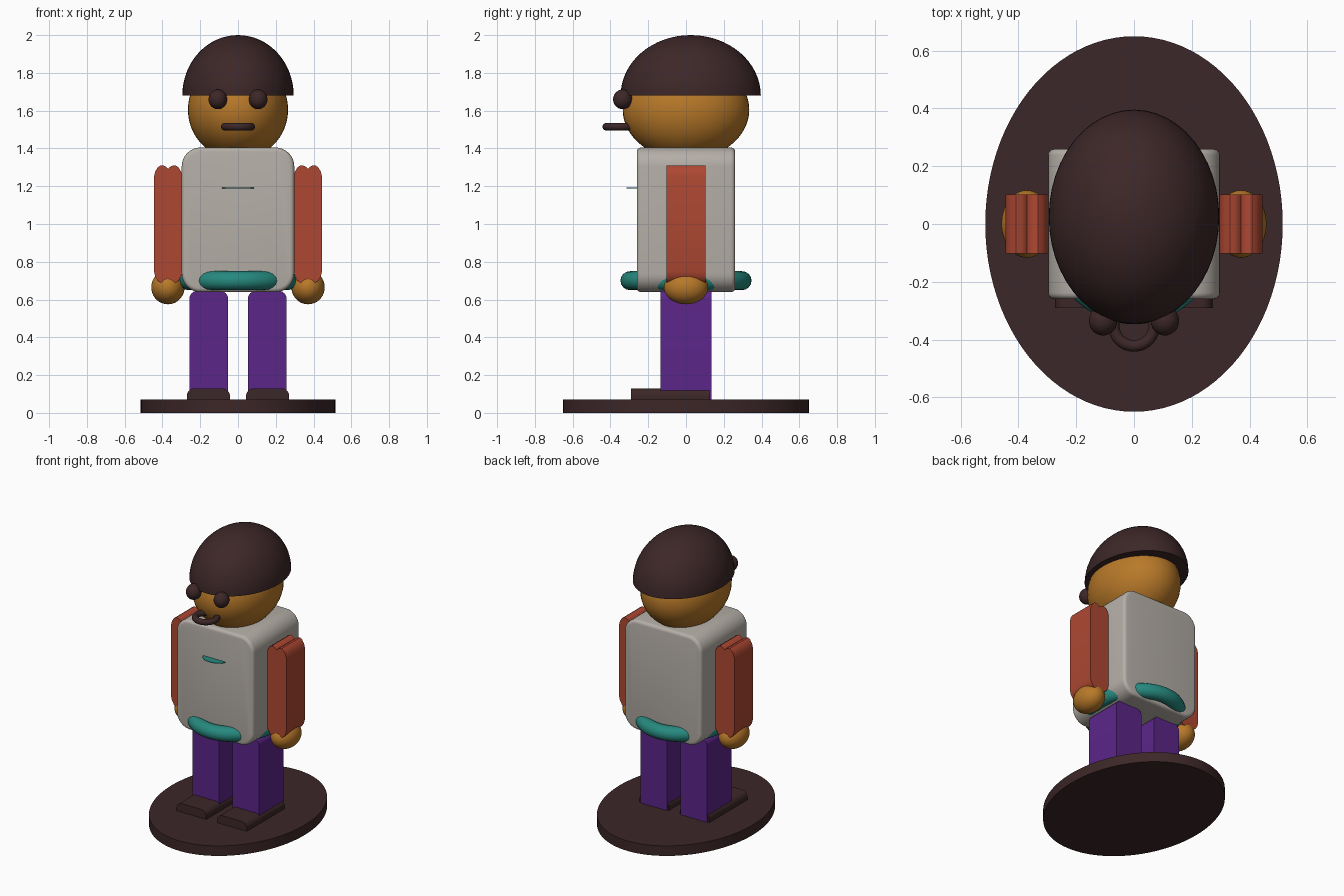
import bpy, bmesh, math
from mathutils import Matrix

cube = bpy.data.objects.get("Cube")
if cube:
    bpy.data.objects.remove(cube, do_unlink=True)


def material(name, rgb):
    m = bpy.data.materials.new(name)
    m.use_nodes = True
    m.diffuse_color = (*rgb, 1)
    m.node_tree.nodes["Principled BSDF"].inputs["Base Color"].default_value = (*rgb, 1)
    return m


BROWN = material("dark brown", (0.046, 0.020, 0.021))
ORANGE = material("amber skin", (0.48, 0.19, 0.022))
GREY = material("warm grey", (0.46, 0.425, 0.385))
RED = material("brick red", (0.42, 0.064, 0.032))
PURPLE = material("purple", (0.105, 0.019, 0.25))
TEAL = material("teal", (0.019, 0.25, 0.21))


def finish(bm, name, mat, angle=35):
    bmesh.ops.recalc_face_normals(bm, faces=bm.faces)
    mesh = bpy.data.meshes.new(name)
    bm.to_mesh(mesh)
    bm.free()
    mesh.materials.append(mat)
    ob = bpy.data.objects.new(name, mesh)
    bpy.context.collection.objects.link(ob)
    bpy.ops.object.select_all(action='DESELECT')
    ob.select_set(True)
    bpy.context.view_layer.objects.active = ob
    bpy.ops.object.shade_smooth_by_angle(angle=math.radians(angle))
    return ob


def ellipsoid(name, mat, centre, radii, half=False):
    bm = bmesh.new()
    bmesh.ops.create_uvsphere(bm, u_segments=48, v_segments=32, radius=1)
    if half:
        # keep the upper dome and close its rim
        bmesh.ops.bisect_plane(bm, geom=bm.verts[:] + bm.edges[:] + bm.faces[:],
                               plane_co=(0, 0, 0), plane_no=(0, 0, 1),
                               clear_inner=True, dist=1e-4)
        bmesh.ops.holes_fill(bm, edges=[e for e in bm.edges if e.is_boundary], sides=0)
    bmesh.ops.transform(bm, verts=bm.verts,
                        matrix=Matrix.Translation(centre) @ Matrix.Diagonal((*radii, 1)))
    return finish(bm, name, mat)


def disc(name, mat, centre, rx, ry, height):
    bm = bmesh.new()
    bmesh.ops.create_cone(bm, cap_ends=True, segments=96, radius1=1, radius2=1, depth=1)
    bmesh.ops.transform(bm, verts=bm.verts,
                        matrix=Matrix.Translation(centre) @ Matrix.Diagonal((rx, ry, height, 1)))
    return finish(bm, name, mat)


def ring(name, mat, centre, rx, ry, tube):
    bm = bmesh.new()
    n, k = 64, 16
    rows = []
    for i in range(n):
        a = math.tau * i / n
        row = []
        for j in range(k):
            b = math.tau * j / k
            r = tube * math.cos(b)
            row.append(bm.verts.new((centre[0] + (rx + r) * math.cos(a),
                                     centre[1] + (ry + r) * math.sin(a),
                                     centre[2] + tube * math.sin(b))))
        rows.append(row)
    for i in range(n):
        p, q = rows[i], rows[(i + 1) % n]
        for j in range(k):
            bm.faces.new((p[j], q[j], q[(j + 1) % k], p[(j + 1) % k]))
    return finish(bm, name, mat, 60)


def rounded(cx, cz, hx, hz, r_top, r_bottom):
    """Outline of a rounded rectangle in the x-z plane."""
    pts = []
    for sx, sz, start in ((1, 1, 0), (-1, 1, 1), (-1, -1, 2), (1, -1, 3)):
        r = r_top if sz > 0 else r_bottom
        steps = 8 if r else 0
        for i in range(steps + 1):
            a = math.pi / 2 * (start + i / max(steps, 1))
            pts.append((cx + sx * (hx - r) + r * math.cos(a),
                        cz + sz * (hz - r) + r * math.sin(a)))
    return pts


def extrude(name, mat, outline, y0, y1, bevel=0):
    bm = bmesh.new()
    front = bm.faces.new([bm.verts.new((x, y0, z)) for x, z in outline])
    rim = bmesh.ops.extrude_face_region(bm, geom=[front], use_keep_orig=True)
    new = [v for v in rim["geom"] if isinstance(v, bmesh.types.BMVert)]
    bmesh.ops.translate(bm, verts=new, vec=(0, y1 - y0, 0))
    bmesh.ops.recalc_face_normals(bm, faces=bm.faces)
    if bevel:
        caps = [e for e in bm.edges if abs(e.verts[0].co.y - e.verts[1].co.y) < 1e-5]
        bmesh.ops.bevel(bm, geom=caps, offset=bevel, segments=4, profile=0.5, affect='EDGES')
    return finish(bm, name, mat)


# Stand
disc("stand", BROWN, (0, 0, 0.035), 0.515, 0.65, 0.07)

# Torso, belt and chest tab
extrude("torso", GREY, rounded(0, 1.022, 0.298, 0.383, 0.1, 0.1), -0.26, 0.26, 0.022)
ring("belt", TEAL, (0, 0, 0.70), 0.262, 0.297, 0.05)
disc("chest_tab", TEAL, (0, -0.255, 1.19), 0.085, 0.06, 0.004)

# Limbs on both sides
for side, s in (("left", 1), ("right", -1)):
    extrude(side + "_leg", PURPLE, rounded(s * 0.155, 0.357, 0.103, 0.29, 0.045, 0.0),
            -0.135, 0.135)
    extrude(side + "_shoe", BROWN, rounded(s * 0.157, 0.095, 0.114, 0.035, 0.04, 0.0),
            -0.29, 0.127)
    # sleeve outline: two shallow lobes at each end
    half = [(0.075, 0.25), (0.068, 0.278), (0.055, 0.3), (0.038, 0.311),
            (0.02, 0.308), (0.007, 0.3)]
    top = half + [(0, 0.291)] + [(-x, z) for x, z in reversed(half)]
    outline = top + [(-x, -z) for x, z in top]
    extrude(side + "_sleeve", RED, [(s * 0.37 + x, 1.0 + z) for x, z in outline], -0.102, 0.102)
    ellipsoid(side + "_hand", ORANGE, (s * 0.371, 0, 0.665), (0.088, 0.117, 0.09))
    ellipsoid(side + "_eye", BROWN, (s * 0.107, -0.335, 1.66), (0.049, 0.051, 0.052))

# Head, cap and mouth
ellipsoid("head", ORANGE, (0, 0, 1.605), (0.265, 0.335, 0.265))
ellipsoid("cap", BROWN, (0, 0.025, 1.68), (0.295, 0.371, 0.32), half=True)
ring("mouth", BROWN, (0, -0.352, 1.515), 0.07, 0.07, 0.02)
